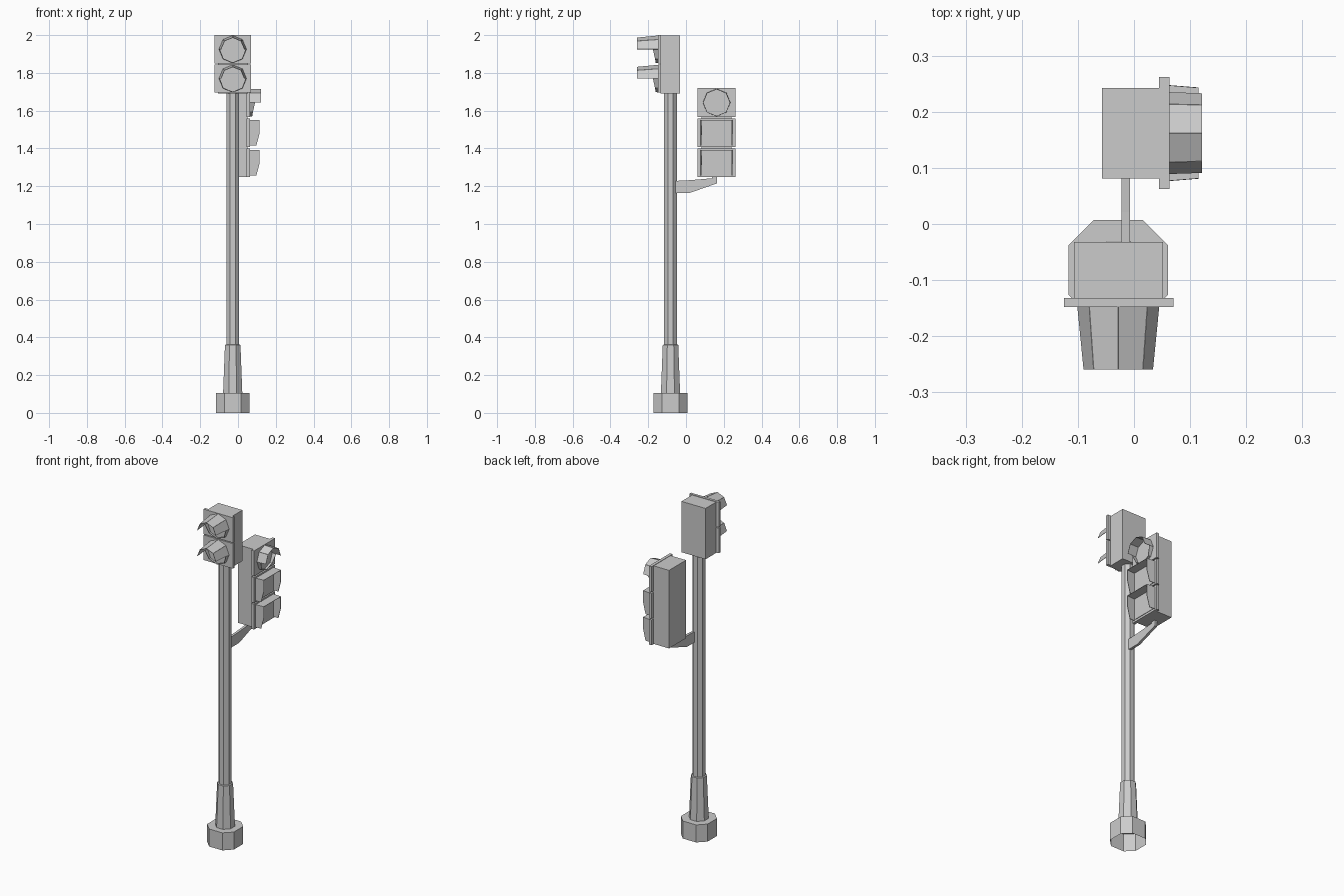
import bpy, math

if "Cube" in bpy.data.objects:
    bpy.data.objects.remove(bpy.data.objects["Cube"])

CX, CY = -0.028, -0.082          # pole axis


def make(name, verts, faces, thick=0):
    me = bpy.data.meshes.new(name)
    me.from_pydata(verts, [], faces)
    ob = bpy.data.objects.new(name, me)
    bpy.context.collection.objects.link(ob)
    if thick:
        m = ob.modifiers.new("thickness", 'SOLIDIFY')
        m.thickness, m.offset = thick, 0
    return ob


def box(name, lo, hi):
    bpy.ops.mesh.primitive_cube_add(size=1, location=[(a + b) / 2 for a, b in zip(lo, hi)])
    ob = bpy.context.object
    ob.name = name
    ob.scale = [b - a for a, b in zip(lo, hi)]
    return ob


def octagon_ring(half, flat):
    return [(half, -flat), (half, flat), (flat, half), (-flat, half),
            (-half, flat), (-half, -flat), (-flat, -half), (flat, -half)]


def octagon_stack(name, levels):
    # stacked octagonal rings, capped on top, open underneath
    verts, faces = [], []
    for half, flat, z in levels:
        verts += [(CX + x, CY + y, z) for x, y in octagon_ring(half, flat)]
    for k in range(len(levels) - 1):
        a = 8 * k
        faces += [(a + i, a + (i + 1) % 8, a + 8 + (i + 1) % 8, a + 8 + i) for i in range(8)]
    n = 8 * (len(levels) - 1)
    faces.append(tuple(range(n, n + 8)))
    return make(name, verts, faces)


def facing_front(z0):
    return lambda u, z, d: (CX + u, -0.148 - d, z0 + z)


def facing_right(z0):
    return lambda u, z, d: (0.063 + d, 0.162 + u, z0 + z)


def round_light(name, place, length, r_tip, r=0.072):
    # octagonal lens
    ring = [(math.cos(i * math.pi / 4), math.sin(i * math.pi / 4)) for i in range(8)]
    lens = [place(c * 0.066, s * 0.066, d) for d in (0, 0.004) for c, s in ring]
    make(name + "_lens", lens, [tuple(range(8, 16))] +
         [(i, (i + 1) % 8, 8 + (i + 1) % 8, 8 + i) for i in range(8)])
    # long hood over the upper half, short lip around the lower half
    depth = {0: 0.027, 5: 0.016, 6: 0.012, 7: 0.016, 4: 0.027}
    verts, faces = [], []

    def point(i, d):
        c, s = ring[i % 8]
        q = r + (r_tip - r) * d / length
        return place(c * q, s * q, d)
    for i in range(8):
        j = (i + 1) % 8
        da, db = (length, length) if i < 4 else (depth[i], depth[j])
        n = len(verts)
        verts += [point(i, 0), point(j, 0), point(j, db), point(i, da)]
        faces.append((n, n + 1, n + 2, n + 3))
    make(name + "_visor", verts, faces, 0.002)


def square_light(name, place):
    # square lens panel
    lens = [place(u, z, d) for d in (0, 0.003)
            for u, z in ((-0.075, -0.064), (0.075, -0.064), (0.075, 0.06), (-0.075, 0.06))]
    make(name + "_lens", lens, [(4, 5, 6, 7)] +
         [(i, (i + 1) % 4, 4 + (i + 1) % 4, 4 + i) for i in range(4)])
    # hood with a roof and two cut-back sides
    side = [(0, 0.066), (0.052, 0.066), (0.052, 0), (0.034, -0.068), (0, -0.068)]
    verts = [place(s * (0.084 - 0.08 * d), z, d) for s in (-1, 1) for d, z in side]
    make(name + "_visor", verts, [(0, 1, 2, 3, 4), (9, 8, 7, 6, 5), (0, 5, 6, 1)], 0.003)


# Base and pole
octagon_stack("base", [(0.089, 0.044, 0), (0.089, 0.044, 0.105)])
octagon_stack("pole", [(0.051, 0.021, 0.10), (0.041, 0.017, 0.36),
                       (0.034, 0.014, 0.362), (0.034, 0.014, 1.70)])

# Upper two-light head facing front
box("upper_housing", (-0.107, -0.136, 1.692), (0.052, -0.032, 1.997))
for k, z in enumerate((1.77, 1.925)):
    box(f"upper_plate_{k}", (-0.125, -0.148, z - 0.075), (0.07, -0.132, z + 0.075))
    round_light(f"upper_{k}", facing_front(z), 0.111, 0.061)

# Side three-light head facing right
box("side_housing", (-0.057, 0.081, 1.249), (0.049, 0.242, 1.717))
for k, z in enumerate((1.324, 1.483, 1.643)):
    box(f"side_plate_{k}", (0.045, 0.062, z - 0.076), (0.063, 0.262, z + 0.076))
    if k == 2:
        round_light("side_top", facing_right(z), 0.058, 0.07)
    else:
        square_light(f"side_{k}", facing_right(z))

# Bracket arm from pole to side head
profile = [(-0.06, 1.165), (0.021, 1.165), (0.164, 1.215), (0.164, 1.25),
           (0.138, 1.25), (0.138, 1.242), (0.021, 1.232), (-0.06, 1.228)]
n = len(profile)
make("bracket", [(x, y, z) for x in (-0.022, -0.007) for y, z in profile],
     [tuple(range(n - 1, -1, -1)), tuple(range(n, 2 * n))] +
     [(i, (i + 1) % n, n + (i + 1) % n, n + i) for i in range(n)])
